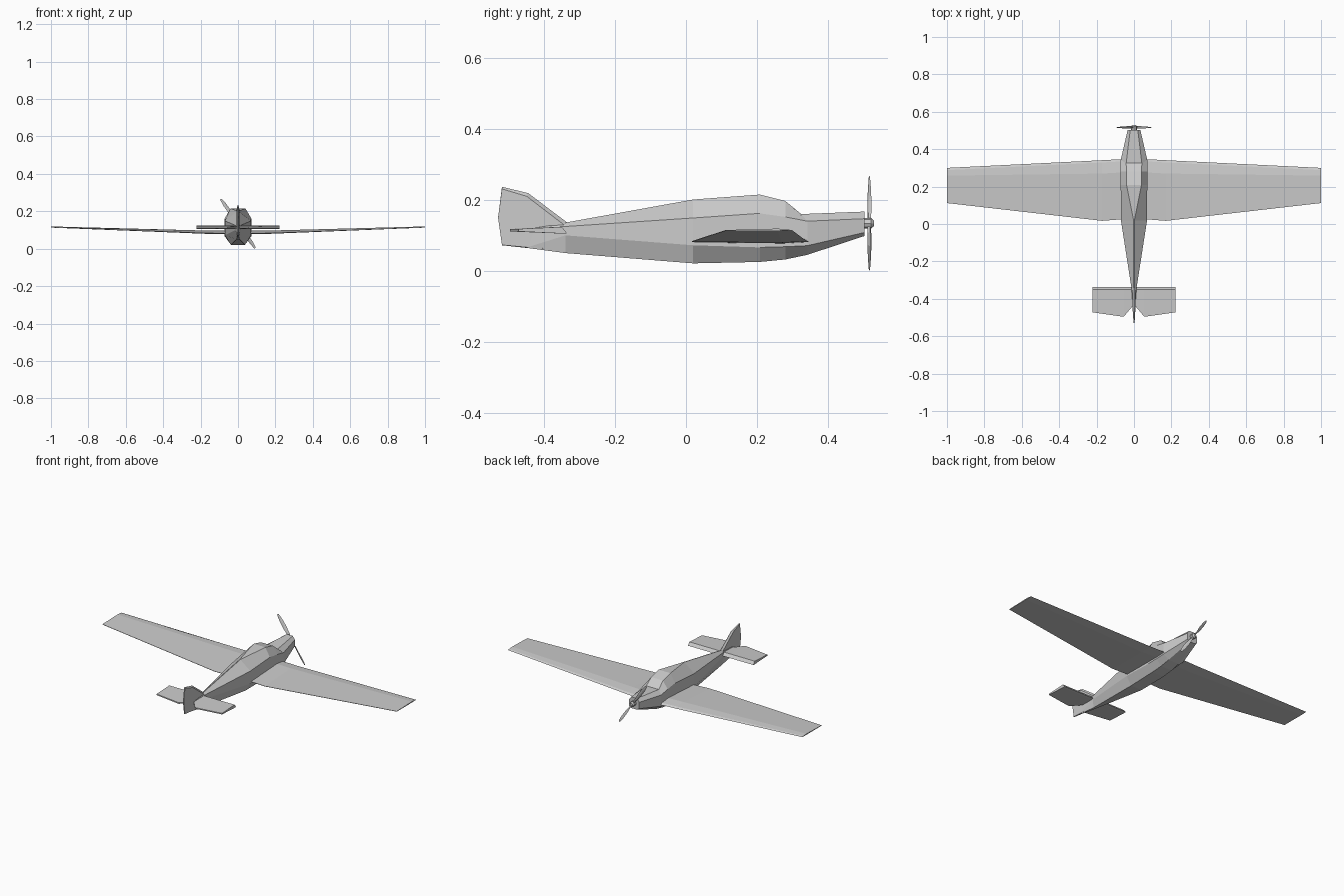
import bpy, bmesh, math
from mathutils import Matrix, Vector

if "Cube" in bpy.data.objects:
    bpy.data.objects.remove(bpy.data.objects["Cube"])


def loft(name, loops, matrix=None):
    """Skin equal-length point loops into one closed flat-shaded solid."""
    bm = bmesh.new()
    rings = [[bm.verts.new(p) for p in loop] for loop in loops]
    n = len(rings[0])
    for a, b in zip(rings, rings[1:]):
        for i in range(n):
            j = (i + 1) % n
            bm.faces.new((a[i], a[j], b[j], b[i]))
    bm.faces.new(rings[0])
    bm.faces.new(rings[-1])
    bmesh.ops.remove_doubles(bm, verts=bm.verts, dist=1e-5)
    bmesh.ops.recalc_face_normals(bm, faces=bm.faces)
    if matrix:
        bm.transform(matrix)
    mesh = bpy.data.meshes.new(name)
    bm.to_mesh(mesh)
    bm.free()
    obj = bpy.data.objects.new(name, mesh)
    bpy.context.collection.objects.link(obj)
    return obj


def body_ring(y, wb, zb, w, z1, z2, wt, zt, dy=0):
    """Eight-sided body section; dy shifts the top edge along the body."""
    half = [(wb, y, zb), (w, y, z1), (w, y, z2), (wt, y + dy, zt)]
    return half + [(-a, b, c) for a, b, c in reversed(half)]


# Fuselage with faceted canopy
loft("fuselage", [body_ring(*s) for s in (
    (0.503, 0.018, 0.098, 0.034, 0.108, 0.147, 0.020, 0.167),
    (0.342, 0.036, 0.045, 0.071, 0.071, 0.140, 0.042, 0.160, -0.017),
    (0.280, 0.038, 0.032, 0.071, 0.068, 0.152, 0.040, 0.197),
    (0.208, 0.040, 0.025, 0.071, 0.066, 0.162, 0.040, 0.215),
    (0.020, 0.038, 0.021, 0.070, 0.072, 0.149, 0.002, 0.201),
    (-0.340, 0.008, 0.050, 0.014, 0.100, 0.125, 0.002, 0.136),
    (-0.445, 0.003, 0.064, 0.006, 0.067, 0.120, 0.002, 0.130))])

# Wing: flat centre section, then dihedral out to the tips
def wing_ring(x, le, te, z, t):
    peak = le - 0.22 * (le - te)
    return [(x, le, z), (x, le - 0.012, z + t * 0.55), (x, peak, z + t),
            (x, te, z + 0.001), (x, te, z - 0.001), (x, peak, z - t * 0.25)]

stations = [(1.0, 0.300, 0.112, 0.114, 0.005),
            (0.17, 0.341, 0.017, 0.083, 0.014),
            (0.0, 0.350, 0.030, 0.080, 0.016)]
loft("wing", [wing_ring(*s) for s in stations]
     + [wing_ring(-s[0], *s[1:]) for s in reversed(stations[:-1])])

# Tailplane with an angled rear notch
def tail_ring(x, te):
    return [(x, -0.336, 0.106), (x, -0.350, 0.124), (x, te, 0.118),
            (x, te, 0.111), (x, -0.350, 0.105)]

tail = [(0.222, -0.472), (0.055, -0.496), (0.004, -0.435)]
loft("tailplane", [tail_ring(*s) for s in tail]
     + [tail_ring(-x, te) for x, te in reversed(tail)])

# Tail fin with bevelled leading edge: side faces either side of a centre outline
edge = [(-0.335, 0.136), (-0.445, 0.219), (-0.519, 0.237), (-0.530, 0.150),
        (-0.519, 0.072), (-0.445, 0.064), (-0.340, 0.055)]
side = [(0.009, -0.342, 0.128), (0.008, -0.449, 0.210), (0.003, -0.519, 0.231),
        (0.003, -0.530, 0.150), (0.003, -0.519, 0.073), (0.006, -0.445, 0.066),
        (0.009, -0.342, 0.060)]
loft("tail_fin", [[(s * x, y, z) for x, y, z in side] if s else
                  [(0, y, z) for y, z in edge] for s in (-1, 0, 1)])

# Propeller hub: stepped octagonal spinner
centre = Vector((0, 0.517, 0.134))
def hub_ring(y, r):
    return [(r * math.cos(a), y, centre.z + r * math.sin(a))
            for a in (math.tau * i / 8 for i in range(8))]

loft("propeller_hub", [hub_ring(y, r) for y, r in
                       ((0.500, 0.015), (0.522, 0.015), (0.530, 0.008))])

# Two twisted propeller blades
def blade_ring(r, w, t, pitch):
    c, s = math.cos(pitch), math.sin(pitch)
    return [(c * u - s * v, s * u + c * v, r)
            for u, v in ((-w, 0), (0, -t), (w, 0), (0, t))]

blade = [(0.0, 0.005, 0.004, 0.9), (0.035, 0.008, 0.003, 0.8),
         (0.080, 0.011, 0.002, 0.55), (0.125, 0.010, 0.0015, 0.4),
         (0.160, 0.005, 0.001, 0.35)]
for k in (0, 1):
    turn = Matrix.Rotation(-math.radians(35) + k * math.pi, 4, 'Y')
    loft(f"propeller_blade_{k + 1}", [blade_ring(*b) for b in blade],
         Matrix.Translation(centre) @ turn)
